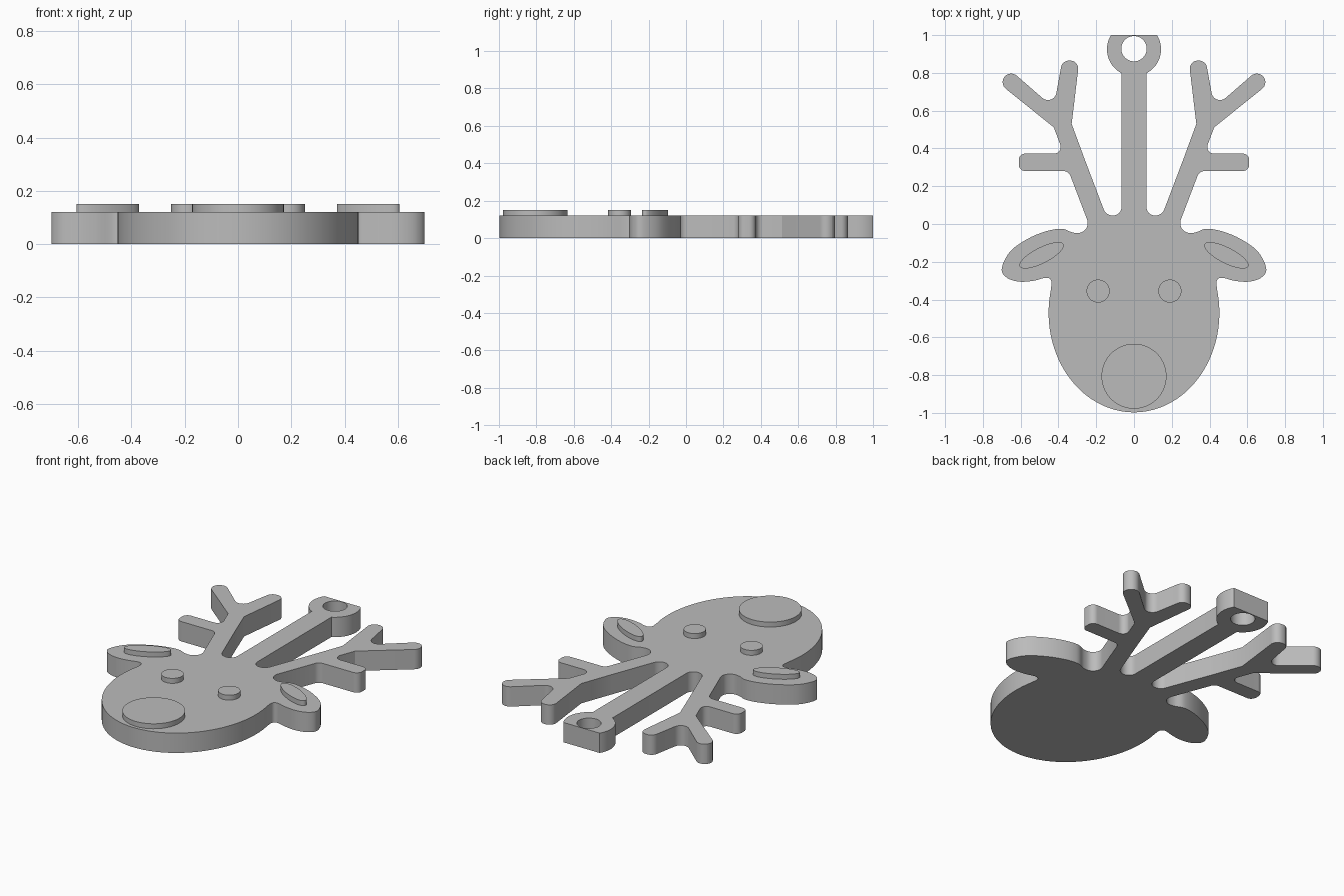
import bpy, bmesh, math
from mathutils import Vector

if "Cube" in bpy.data.objects:
    bpy.data.objects.remove(bpy.data.objects["Cube"])

BASE_H, RAISED_H = 0.12, 0.03

grey = bpy.data.materials.new("plain grey")
grey.diffuse_color = (0.5, 0.5, 0.5, 1)
grey.use_nodes = True
grey.node_tree.nodes["Principled BSDF"].inputs["Base Color"].default_value = grey.diffuse_color


def ellipse(cx, cy, a, b, start=0, end=360, n=64, tilt=0):
    """Points on an ellipse arc; a full turn leaves out the repeated end."""
    t = math.radians(tilt)
    count = n if abs(end - start) >= 360 else n + 1
    pts = []
    for i in range(count):
        ang = math.radians(start + (end - start) * i / n)
        x, y = a * math.cos(ang), b * math.sin(ang)
        pts.append(Vector((cx + x * math.cos(t) - y * math.sin(t),
                           cy + x * math.sin(t) + y * math.cos(t))))
    return pts


def spline(points, n=6):
    """Smooth curve through the points, without the two guide ends."""
    p = [Vector(q) for q in points]
    out = []
    for i in range(1, len(p) - 2):
        a, b, c, d = p[i - 1:i + 3]
        for k in range(n):
            t = k / n
            out.append(0.5 * (2 * b + (c - a) * t + (2 * a - 5 * b + 4 * c - d) * t * t
                              + (3 * b - a - 3 * c + d) * t ** 3))
    return out + [p[-2]]


def rounded(points, n=8):
    """Polyline (x, y, radius) with each inner corner rounded by an arc."""
    out = [Vector(points[0][:2])]
    for prev, cur, nxt in zip(points, points[1:], points[2:]):
        c = Vector(cur[:2])
        u = (Vector(prev[:2]) - c).normalized()
        v = (Vector(nxt[:2]) - c).normalized()
        half = u.angle(v) / 2
        r = cur[2]
        if r == 0:
            out.append(c)
            continue
        centre = c + (u + v).normalized() * (r / math.sin(half))
        s, e = c + u * (r / math.tan(half)) - centre, c + v * (r / math.tan(half)) - centre
        sweep = math.atan2(s.x * e.y - s.y * e.x, s.dot(e))
        a0 = math.atan2(s.y, s.x)
        for k in range(n + 1):
            ang = a0 + sweep * k / n
            out.append(centre + r * Vector((math.cos(ang), math.sin(ang))))
    return out + [Vector(points[-1][:2])]


def slab(name, loops, z, height):
    """Closed 2D loops (later ones are holes) extruded into a solid."""
    curve = bpy.data.curves.new(name, 'CURVE')
    curve.dimensions, curve.fill_mode = '2D', 'BOTH'
    curve.extrude = height / 2
    for loop in loops:
        sp = curve.splines.new('POLY')
        sp.points.add(len(loop) - 1)
        for pt, co in zip(sp.points, loop):
            pt.co = (co.x, co.y, 0, 1)
        sp.use_cyclic_u = True
    ob = bpy.data.objects.new(name, curve)
    bpy.context.collection.objects.link(ob)
    bpy.ops.object.select_all(action='DESELECT')
    ob.select_set(True)
    bpy.context.view_layer.objects.active = ob
    bpy.ops.object.convert(target='MESH')
    ob = bpy.context.object
    # Weld the caps to the walls
    bm = bmesh.new()
    bm.from_mesh(ob.data)
    bmesh.ops.remove_doubles(bm, verts=bm.verts, dist=1e-5)
    bmesh.ops.translate(bm, verts=bm.verts, vec=(0, 0, z + height / 2))
    bmesh.ops.recalc_face_normals(bm, faces=bm.faces)
    bm.to_mesh(ob.data)
    bm.free()
    ob.data.materials.clear()
    ob.data.materials.append(grey)
    bpy.ops.object.shade_smooth_by_angle(angle=math.radians(30))
    return ob


# Right half of the outline, from the chin up to the hanging ring
head = ellipse(0, -0.47, 0.452, 0.527, -90, 13, 40)
ear = spline([(0.44, -0.35), (0.436, -0.32), (0.443, -0.292), (0.47, -0.285), (0.535, -0.301),
              (0.61, -0.305), (0.675, -0.283), (0.70, -0.235), (0.655, -0.145),
              (0.56, -0.077), (0.46, -0.037), (0.38, -0.026), (0.325, -0.045),
              (0.28, -0.045), (0.25, -0.018), (0.247, 0.02), (0.265, 0.07)])
antler = rounded([(0.247, 0.02, 0), (0.346, 0.28, 0.04), (0.61, 0.28, 0.035),
                  (0.61, 0.373, 0.035), (0.372, 0.373, 0.035), (0.425, 0.512, 0),
                  (0.715, 0.745, 0.046), (0.655, 0.815, 0.046), (0.425, 0.615, 0.045),
                  (0.380, 0.865, 0.042), (0.290, 0.865, 0.042), (0.33, 0.53, 0),
                  (0.262, 0.345, 0.03), (0.148, 0.045, 0.05), (0.066, 0.045, 0.045),
                  (0.066, 0.80, 0)])
ring = ellipse(0, 0.925, 0.143, 0.143, -61, 31.6, 24)
half = head[1:] + ear[1:] + antler[1:] + ring
outline = [head[0]] + half + [Vector((-p.x, p.y)) for p in reversed(half)]
hole = ellipse(0, 0.928, 0.067, 0.067, n=48)
slab("head_and_antlers", [outline, hole], 0, BASE_H)

# Raised face details
slab("nose", [ellipse(0, -0.806, 0.172, 0.172)], BASE_H, RAISED_H)
for side, s in (("left", -1), ("right", 1)):
    slab(side + "_eye", [ellipse(s * 0.19, -0.355, 0.061, 0.061, n=48)], BASE_H, RAISED_H)
    slab(side + "_inner_ear", [ellipse(s * 0.489, -0.166, 0.13, 0.042, tilt=-s * 27)],
         BASE_H, RAISED_H)
